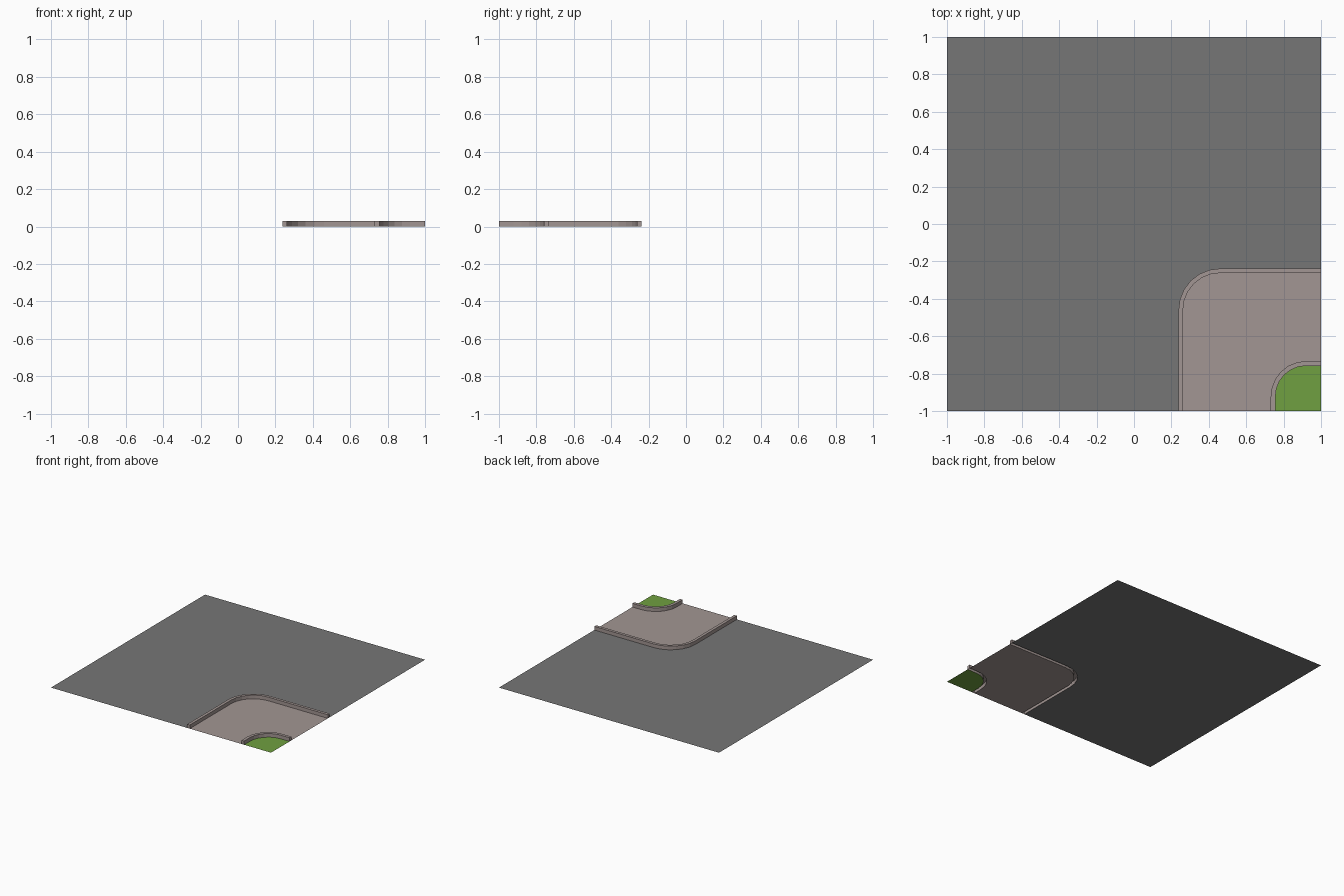
import bpy, bmesh, math

if "Cube" in bpy.data.objects:
    bpy.data.objects.remove(bpy.data.objects["Cube"])

H = 0.03      # kerb height


def material(name, rgb):
    m = bpy.data.materials.new(name)
    m.diffuse_color = (*rgb, 1)
    m.use_nodes = True
    m.node_tree.nodes["Principled BSDF"].inputs["Base Color"].default_value = m.diffuse_color
    return m


ASPHALT = material("asphalt grey", (0.182, 0.182, 0.182))
PAVING = material("paving pinkish grey", (0.365, 0.305, 0.292))
GRASS = material("grass green", (0.162, 0.352, 0.052))


def corner_path(cx, cy, r, n=6):
    """Line from the front edge, round a corner, to the right edge."""
    arc = [(cx - r * math.cos(a), cy + r * math.sin(a))
           for a in (math.pi / 2 * i / n for i in range(n + 1))]
    return [(cx - r, -1)] + arc + [(1, cy + r)]


def make(name, polys, mat):
    bm = bmesh.new()
    for poly in polys:
        bm.faces.new([bm.verts.new(p) for p in poly])
    bmesh.ops.remove_doubles(bm, verts=bm.verts, dist=1e-5)
    bmesh.ops.triangulate(bm, faces=[f for f in bm.faces if len(f.verts) > 4])
    me = bpy.data.meshes.new(name)
    bm.to_mesh(me)
    bm.free()
    me.materials.append(mat)
    ob = bpy.data.objects.new(name, me)
    bpy.context.collection.objects.link(ob)


def plate(name, outline, mat):
    # outlines are listed clockwise, so reverse them to face up
    make(name, [[(x, y, 0) for x, y in reversed(outline)]], mat)


def kerb(name, outer, inner):
    """Raised strip between two paths, closed at both ends, open below."""
    polys = []
    for i in range(len(outer) - 1):
        a, b, c, d = outer[i], outer[i + 1], inner[i + 1], inner[i]
        polys += [
            [(*d, H), (*c, H), (*b, H), (*a, H)],      # top
            [(*b, 0), (*a, 0), (*a, H), (*b, H)],      # outer wall
            [(*d, 0), (*c, 0), (*c, H), (*d, H)],      # inner wall
        ]
    a, d = outer[0], inner[0]
    polys.append([(*a, 0), (*d, 0), (*d, H), (*a, H)])
    a, d = outer[-1], inner[-1]
    polys.append([(*d, 0), (*a, 0), (*a, H), (*d, H)])
    make(name, polys, PAVING)


# Edges of the two kerbs
road_out = corner_path(0.46, -0.46, 0.222)
road_in = corner_path(0.46, -0.46, 0.198)
lawn_out = corner_path(0.92, -0.922, 0.189)
lawn_in = corner_path(0.92, -0.922, 0.164)

# Ground plates
plate("road", [(-1, -1), (-1, 1), (1, 1)] + road_out[::-1], ASPHALT)
plate("pavement", road_in + lawn_out[::-1], PAVING)
plate("lawn", lawn_in + [(1, -1)], GRASS)

# Raised kerbs
kerb("road_kerb", road_out, road_in)
kerb("lawn_kerb", lawn_out, lawn_in)
